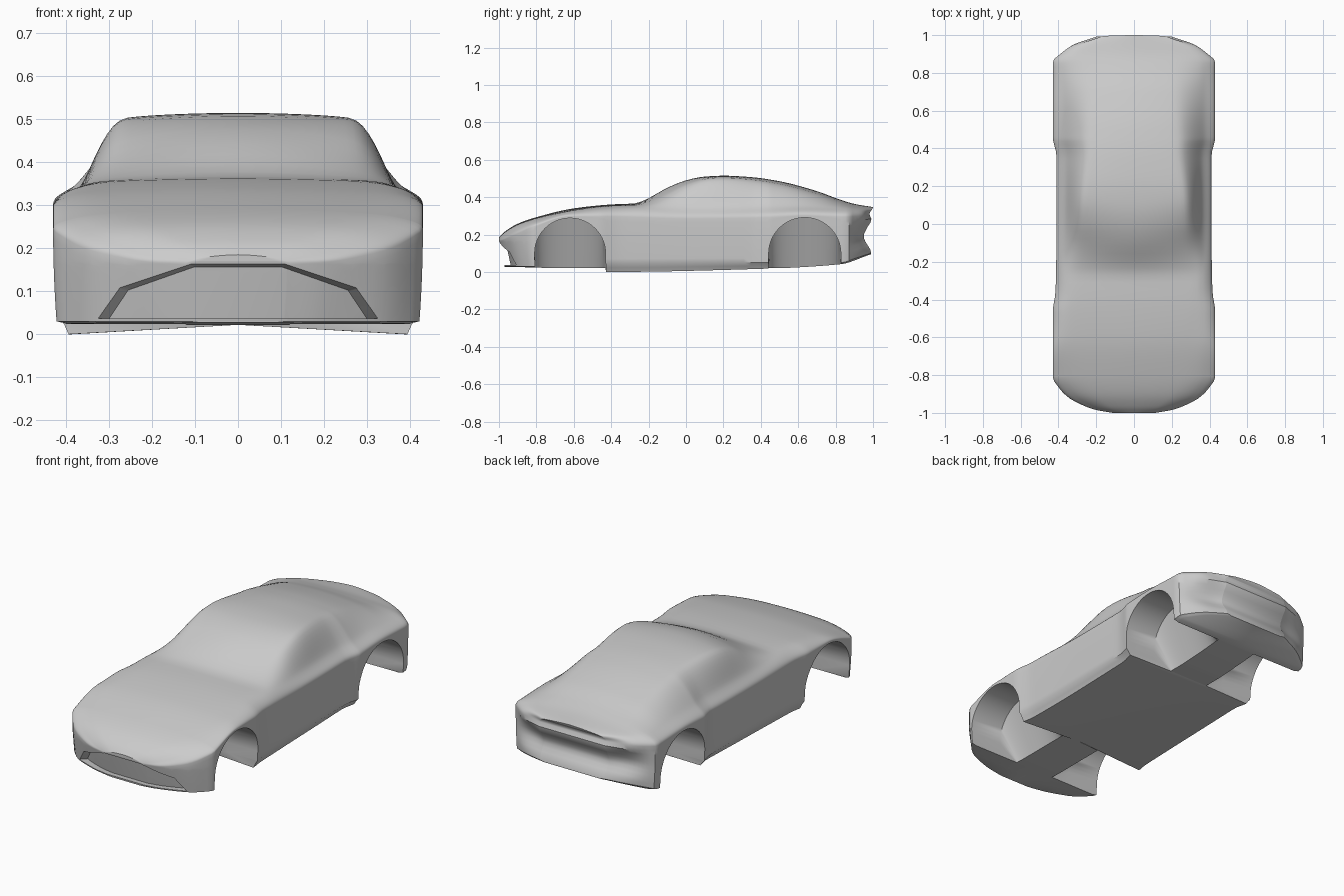
import bpy, bmesh
from math import sin, cos, pi
from mathutils import Vector

if "Cube" in bpy.data.objects:
    bpy.data.objects.remove(bpy.data.objects["Cube"])


def curve(*keys):
    """Smooth curve through (position, value) keys without overshoot."""
    xs, vs = [k[0] for k in keys], [k[1] for k in keys]
    d = [(vs[i+1]-vs[i]) / (xs[i+1]-xs[i]) for i in range(len(xs)-1)]
    m = [d[0]] + [2*a*b/(a+b) if a*b > 0 else 0.0 for a, b in zip(d, d[1:])] + [d[-1]]

    def f(x):
        x = min(max(x, xs[0]), xs[-1])
        i = max(j for j in range(len(d)) if xs[j] <= x)
        h = xs[i+1]-xs[i]
        t = (x-xs[i])/h
        return ((1+2*t)*(1-t)**2*vs[i] + t*(1-t)**2*h*m[i]
                + t*t*(3-2*t)*vs[i+1] + t*t*(t-1)*h*m[i+1])
    return f


# Body lines along the length of the car
top = curve((-1, .185), (-.97, .215), (-.9, .258), (-.8, .293), (-.6, .34), (-.4, .361), (-.27, .367),
            (-.2, .395), (-.1, .45), (0, .49), (.1, .51), (.2, .515), (.35, .507), (.5, .485),
            (.7, .432), (.82, .388), (.9, .364), (1, .347))
width = curve((-1, .12), (-.985, .2), (-.96, .27), (-.92, .345), (-.87, .395), (-.81, .43), (-.47, .43),
              (-.35, .415), (0, .41), (.36, .41), (.46, .43), (.86, .43), (.9, .39), (.95, .32), (1, .2))
roof_x = curve((-1, .5), (-.8, .58), (-.3, .74), (-.1, .67), (.15, .635), (.5, .53), (.8, .5), (1, .5))
roof_drop = curve((-1, .004), (-.8, .006), (-.3, .008), (-.1, .035), (0, .025), (.15, .011), (.5, .015), (1, .006))
belt_x = curve((-1, .85), (-.6, .87), (0, .89), (.3, .88), (.6, .86), (1, .85))
belt_z = curve((-1, .172), (-.9, .235), (-.8, .275), (-.6, .327), (-.4, .342), (-.2, .345), (.3, .35),
               (.6, .353), (.85, .341), (1, .332))
side_z = curve((-1, .16), (-.9, .205), (-.81, .245), (-.62, .298), (-.4, .297), (0, .285), (.4, .29),
               (.63, .302), (.87, .295), (1, .305))
sill_z = curve((-1, .03), (-.81, .03), (-.43, .045), (.44, .05), (.83, .05), (.9, .07), (1, .1))
floor_z = curve((-1, .027), (-.81, .024), (-.43, 0), (.44, .018), (.83, .042), (.9, .06), (1, .095))
tail = curve((.05, -.02), (.1, -.01), (.19, -.05), (.24, -.03), (.275, -.01), (.31, -.03), (.338, -.004), (.347, 0))

ARCHES = ((-.62, .19), (.635, .193))
ARCH_Z, INNER, RIDGE = .098, .235, .12


def section(y, arch):
    """Half ring from the roof centre down the side and under the floor."""
    w, zt, zb, zf = width(y), top(y), sill_z(y), floor_z(y)
    low = zb if arch is None else max(arch, zb)
    zw = max(side_z(y), low + .005)
    xr, zr = roof_x(y)*w, zt - roof_drop(y)
    zs = min(max(belt_z(y), zw + .004), zr - .003)
    fx = curve((-1, -xr), (0, 0), (1, xr), (2, belt_x(y)*w), (3, w), (4, w))
    fz = curve((-1, zr), (0, zt), (1, zr), (2, zs), (3, zw), (4, zw - .09))
    pts = [(fx(3*k/27), fz(3*k/27)) for k in range(28)]
    for k in range(1, 11):
        z = zw + (low - zw)*k/10
        t = (zw - z)/(zw - zb)
        pts.append((w - .008*t*t, z))
    ridge_z = max(zf, .022)
    if arch is None:
        pts += [(w - .022, (zb + zf)/2), (w - .032, zf)]
    else:
        # wheel well: liner, then a wall sloping down to the central ridge
        pts += [(INNER, low), (RIDGE, ridge_z)]
    return pts + [(0, ridge_z)]


def shaped(x, y, z):
    """Lean the nose back underneath and hollow the tail panel."""
    wf = min(max((-.8 - y)/.17, 0), 1)
    wr = min(max((y - .86)/.13, 0), 1)
    wr *= wr*(3 - 2*wr)
    if z > .275:  # the groove below the spoiler lip fades out sideways
        wr *= max(1 - (x/.33)**2, 0)
    return (x, y + wf*.03*min(max((.17 - z)/.14, 0), 1) + wr*tail(z), z)


# Stations: regular ones plus exact ones round each wheel arch
stations = [(-cos(pi*i/80), None) for i in range(81)]
for cy, r in ARCHES:
    stations = [s for s in stations if s[1] is not None or abs(s[0]-cy) > r + .004]
    ring = [(cy-r-.002, None), (cy-r, 0.0)]
    ring += [(cy - r*cos(pi*k/28), ARCH_Z + r*sin(pi*k/28)) for k in range(29)]
    ring += [(cy+r, 0.0), (cy+r+.002, None)]
    stations = [s for s in stations if s[0] < cy] + ring + [s for s in stations if s[0] > cy]

# Body shell lofted through the stations
bm = bmesh.new()
rings = []
for y, arch in stations:
    half = section(y, arch)
    full = half + [(-x, z) for x, z in half[-2:0:-1]]
    rings.append([bm.verts.new(shaped(x, y, z)) for x, z in full])
n = len(rings[0])
for a, b in zip(rings, rings[1:]):
    for i in range(n):
        j = (i+1) % n
        bm.faces.new((a[i], a[j], b[j], b[i]))

# Nose and tail panels
for end in (rings[0], rings[-1]):
    for i in range(n//2):
        quad = [end[i], end[i+1], end[-i-1], end[-i]]
        bm.faces.new(list(dict.fromkeys(quad)))
bmesh.ops.remove_doubles(bm, verts=bm.verts, dist=.00005)
bmesh.ops.recalc_face_normals(bm, faces=bm.faces)

# Recessed grille opening: cut its outline, then push the panel in
outline = [(.11, .163), (.275, .108), (.325, .037)]
planes = [(Vector((0, 0, .163)), Vector((0, 0, 1))), (Vector((0, 0, .037)), Vector((0, 0, -1)))]
for (x0, z0), (x1, z1) in zip(outline, outline[1:]):
    for s in (1, -1):
        planes.append((Vector((s*x0, 0, z0)), Vector((s*(z0-z1), 0, x1-x0)).normalized()))


def nose_faces():
    return [f for f in bm.faces if f.calc_center_median().y < -.84
            and f.normal.y < -.1 and .02 < f.calc_center_median().z < .2]


for co, no in planes:
    faces = nose_faces()
    geom = faces + list({e for f in faces for e in f.edges}) + list({v for f in faces for v in f.verts})
    bmesh.ops.bisect_plane(bm, geom=geom, dist=.0003, plane_co=co, plane_no=no)
    bm.normal_update()
grille = [f for f in nose_faces()
          if all((f.calc_center_median() - co).dot(no) < 0 for co, no in planes)]
res = bmesh.ops.extrude_face_region(bm, geom=grille)
bmesh.ops.delete(bm, geom=[f for f in grille if f.is_valid], context='FACES')
for v in res['geom']:
    if isinstance(v, bmesh.types.BMVert):
        v.co = (v.co.x*.93, v.co.y + .035, .033 + (v.co.z - .037)*.98)

mesh = bpy.data.meshes.new("car_body")
bm.to_mesh(mesh)
bm.free()
body = bpy.data.objects.new("car_body", mesh)
bpy.context.collection.objects.link(body)
bpy.context.view_layer.objects.active = body
body.select_set(True)
bpy.ops.object.shade_smooth_by_angle(angle=.6)
